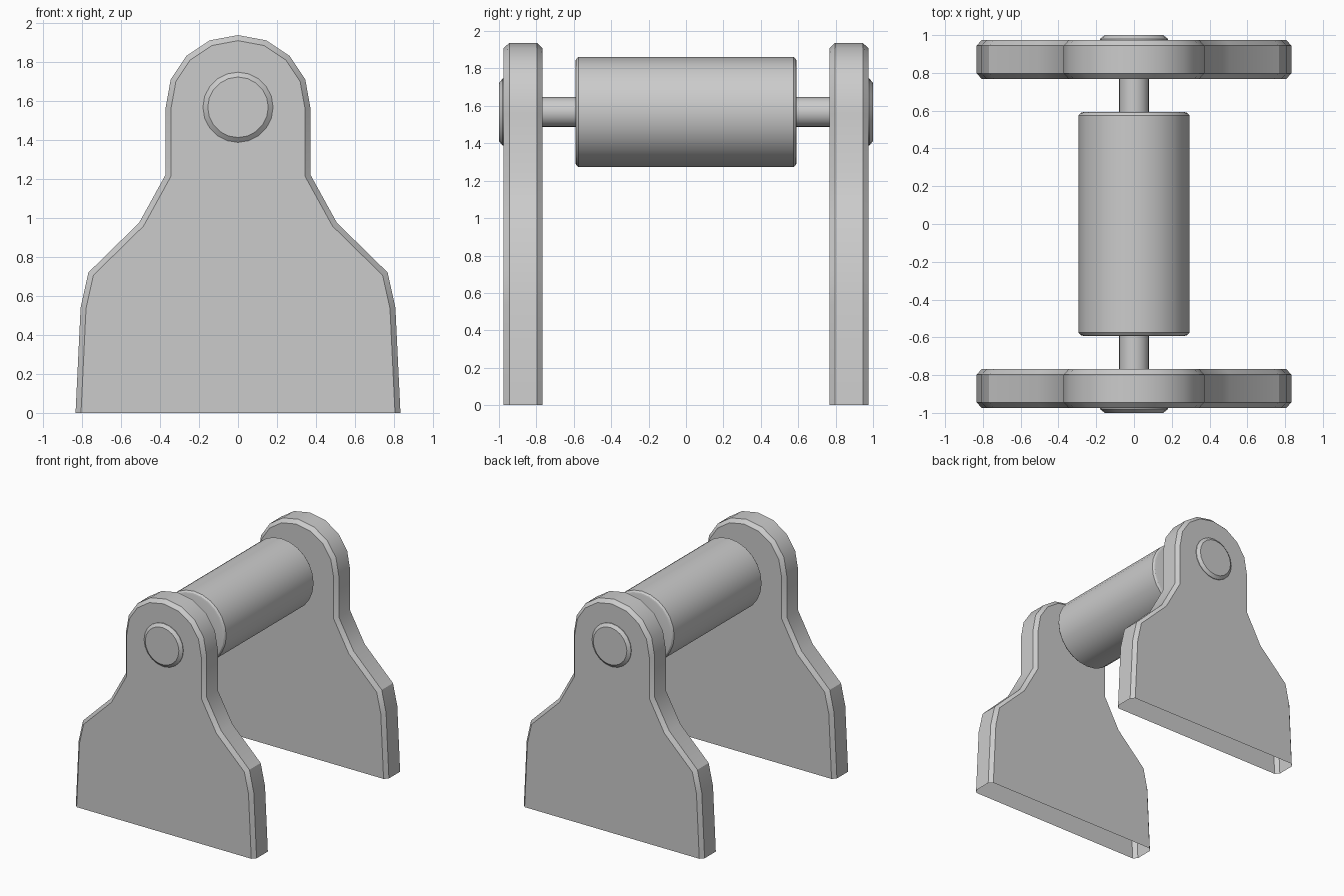
import bpy, bmesh, math
from mathutils import Vector

if "Cube" in bpy.data.objects:
    bpy.data.objects.remove(bpy.data.objects["Cube"])

AXIS_Z = 1.567


def loft(name, rings, cap=True, angle=30, open_bottom=False):
    """Skin a list of closed rings, cap both ends, shade by angle."""
    bm = bmesh.new()
    vr = [[bm.verts.new(p) for p in r] for r in rings]
    n = len(vr[0])
    for a, b in zip(vr, vr[1:]):
        for i in range(n):
            if open_bottom and i == n - 1:
                continue            # closing segment lies on the ground: left open
            j = (i + 1) % n
            bm.faces.new((a[i], a[j], b[j], b[i]))
    if cap:
        bm.faces.new(vr[0])
        bm.faces.new(vr[-1])
    bmesh.ops.recalc_face_normals(bm, faces=bm.faces)
    # make sure open shells face outwards
    bm.faces.ensure_lookup_table()
    c = sum((v.co for v in bm.verts), Vector()) / len(bm.verts)
    if sum((f.calc_center_median() - c).dot(f.normal) * f.calc_area() for f in bm.faces) < 0:
        bmesh.ops.reverse_faces(bm, faces=bm.faces)
    me = bpy.data.meshes.new(name)
    bm.to_mesh(me)
    bm.free()
    ob = bpy.data.objects.new(name, me)
    bpy.context.collection.objects.link(ob)
    bpy.ops.object.select_all(action='DESELECT')
    ob.select_set(True)
    bpy.context.view_layer.objects.active = ob
    bpy.ops.object.shade_smooth_by_angle(angle=math.radians(angle))
    return ob


def turned(name, profile, sides, cap=True):
    """Revolve (y, radius) pairs about the roller axis."""
    rings = [[(r * math.cos(2 * math.pi * i / sides), y,
               AXIS_Z + r * math.sin(2 * math.pi * i / sides)) for i in range(sides)]
             for y, r in profile]
    return loft(name, rings, cap)


def inset(pts, d):
    """Offset an open outline inwards, keeping its two ends on the ground."""
    out = []
    for i, p in enumerate(pts):
        if i in (0, len(pts) - 1):
            out.append(Vector((p.x - math.copysign(d, p.x), p.y)))
            continue
        a, b = (p - pts[i - 1]).normalized(), (pts[i + 1] - p).normalized()
        na, nb = Vector((-a.y, a.x)), Vector((-b.y, b.x))
        out.append(p + (na + nb) * d / (1 + na.dot(nb)))
    return out


# Side plate outline (right half, bottom to top), then mirrored
half = [(.833, 0), (.807, .54), (.767, .72), (.507, .975), (.372, 1.22),
        (.372, 1.56), (.345, 1.71), (.265, 1.83), (.145, 1.91)]
outline = [Vector(p) for p in half + [(0, 1.937)] + [(-x, z) for x, z in reversed(half)]]
inner = inset(outline, .028)

for s, side in ((-1, "front"), (1, "back")):
    # Bevelled plate, open underneath
    layers = [(.767, inner), (.797, outline), (.945, outline), (.975, inner)]
    loft(side + "_plate", [[(p.x, s * y, p.y) for p in pts] for y, pts in layers],
         open_bottom=True)
    # Pin head on the outer face
    turned(side + "_pin_head", [(s * .97, .18), (s * .98, .18), (s * 1.0, .155)], 20)

# Axle between the plates and the roller on it
turned("axle", [(-.78, .08), (.78, .08)], 20)
turned("roller", [(-.592, .27), (-.588, .283), (-.575, .294),
                  (.575, .294), (.588, .283), (.592, .27)], 24)
